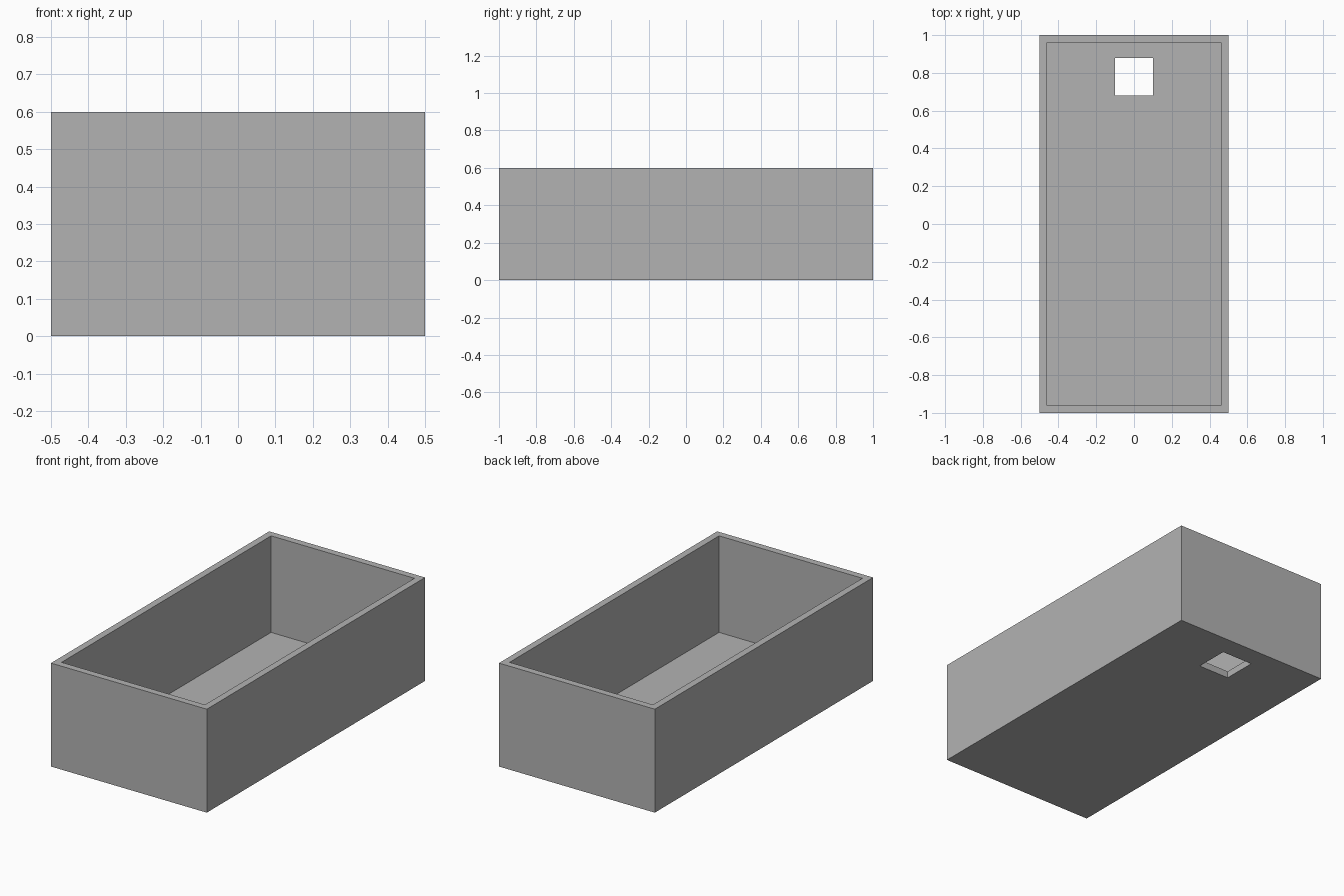
import bpy, bmesh

cube = bpy.data.objects.get("Cube")
if cube:
    bpy.data.objects.remove(cube, do_unlink=True)

# Single grey material
grey = bpy.data.materials.new("Plain grey")
grey.use_nodes = True
colour = (0.45, 0.45, 0.45, 1)
grey.diffuse_color = colour
grey.node_tree.nodes["Principled BSDF"].inputs["Base Color"].default_value = colour

WIDTH, LENGTH, HEIGHT, WALL = 1.0, 2.0, 0.6, 0.04
HOLE, HOLE_Y = 0.2, 0.78


def rectangle(bm, width, length, z, y=0):
    """Four corner vertices of a level rectangle."""
    return [bm.verts.new((sx * width / 2, y + sy * length / 2, z))
            for sx, sy in ((-1, -1), (1, -1), (1, 1), (-1, 1))]


# Open box: rectangles lofted around the wall section, closing through the drain hole
bm = bmesh.new()
inner = (WIDTH - 2 * WALL, LENGTH - 2 * WALL)
rings = [
    rectangle(bm, HOLE, HOLE, 0, HOLE_Y),
    rectangle(bm, WIDTH, LENGTH, 0),
    rectangle(bm, WIDTH, LENGTH, HEIGHT),
    rectangle(bm, *inner, HEIGHT),
    rectangle(bm, *inner, WALL),
    rectangle(bm, HOLE, HOLE, WALL, HOLE_Y),
]
for i, ring in enumerate(rings):
    following = rings[(i + 1) % len(rings)]
    for a in range(4):
        b = (a + 1) % 4
        bm.faces.new((ring[a], ring[b], following[b], following[a]))
bmesh.ops.recalc_face_normals(bm, faces=bm.faces)

mesh = bpy.data.meshes.new("open_box")
bm.to_mesh(mesh)
bm.free()
mesh.materials.append(grey)
bpy.context.collection.objects.link(bpy.data.objects.new("open_box", mesh))
